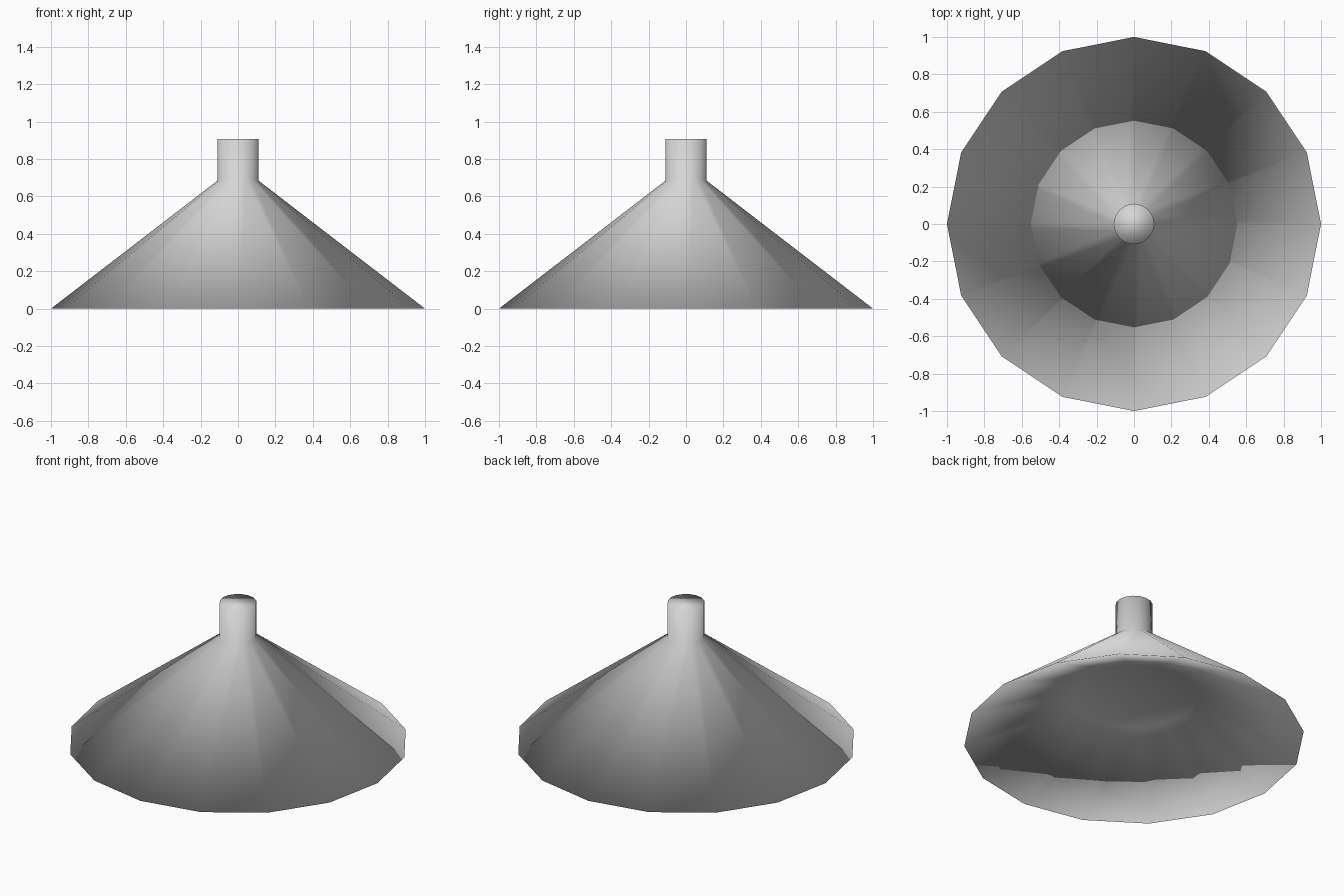
import bpy, bmesh
from math import cos, sin, pi

cube = bpy.data.objects.get("Cube")
if cube:
    bpy.data.objects.remove(cube)

SIDES = 16

# One plain grey finish
grey = bpy.data.materials.new("plain_grey")
grey.use_nodes = True
colour = (0.67, 0.67, 0.67, 1)
grey.diffuse_color = colour
grey.node_tree.nodes["Principled BSDF"].inputs["Base Color"].default_value = colour


def lathe(name, profile):
    """Turn a (radius, height) profile into a closed solid with flat end caps."""
    bm = bmesh.new()
    rings = []
    for radius, height in profile:
        angles = [2 * pi * i / SIDES for i in range(SIDES)]
        rings.append([bm.verts.new((radius * cos(a), radius * sin(a), height)) for a in angles])
    for low, high in zip(rings, rings[1:]):
        for i in range(SIDES):
            j = (i + 1) % SIDES
            bm.faces.new((low[i], low[j], high[j], high[i]))
    bm.faces.new(rings[0][::-1])
    bm.faces.new(rings[-1])
    bmesh.ops.recalc_face_normals(bm, faces=bm.faces)
    for face in bm.faces:
        face.smooth = True
    mesh = bpy.data.meshes.new(name)
    bm.to_mesh(mesh)
    bm.free()
    mesh.materials.append(grey)
    obj = bpy.data.objects.new(name, mesh)
    bpy.context.collection.objects.link(obj)
    return obj


# Recessed underside, wide rim, sloping shade and straight neck
lathe("lamp_shade", [(0.37, 0.29), (1.0, 0.0), (0.109, 0.685), (0.109, 0.907)])
